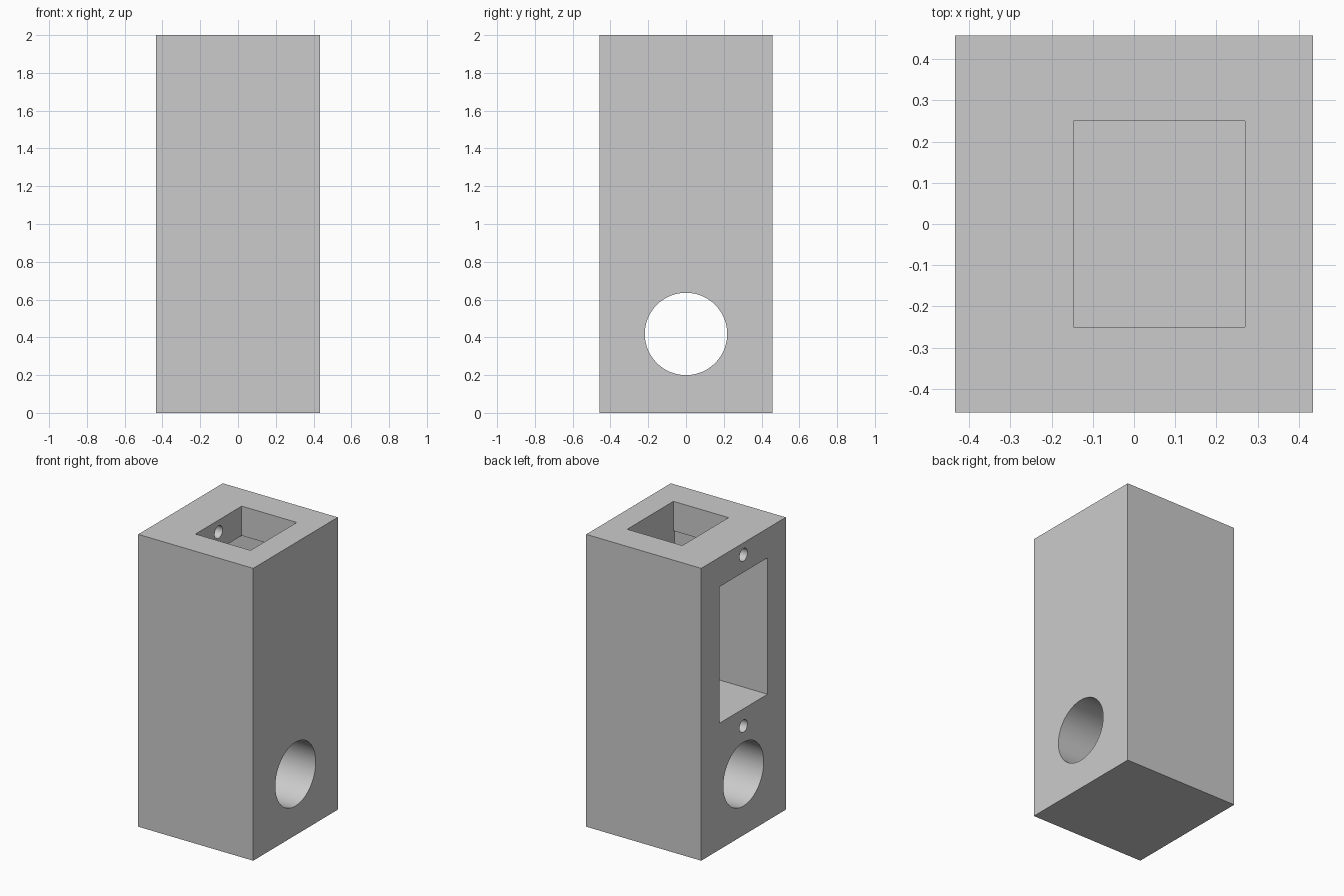
import bpy
from mathutils import Matrix

default = bpy.data.objects.get("Cube")
if default:
    bpy.data.objects.remove(default, do_unlink=True)

grey = bpy.data.materials.new("plain grey")
grey.use_nodes = True
colour = (0.6, 0.6, 0.6, 1)
grey.diffuse_color = colour
grey.node_tree.nodes["Principled BSDF"].inputs["Base Color"].default_value = colour


def box(name, low, high):
    """Axis-aligned box between two corners."""
    bpy.ops.mesh.primitive_cube_add(size=1)
    ob = bpy.context.object
    ob.name = name
    size = [b - a for a, b in zip(low, high)]
    mid = [(a + b) / 2 for a, b in zip(low, high)]
    ob.data.transform(Matrix.Translation(mid) @ Matrix.Diagonal((*size, 1)))
    ob.data.materials.append(grey)
    return ob


def rod(name, x0, x1, z, radius, sides):
    """Cylinder lying along x, centred on y = 0."""
    bpy.ops.mesh.primitive_cylinder_add(vertices=sides, radius=radius, depth=x1 - x0)
    ob = bpy.context.object
    ob.name = name
    turn = Matrix.Rotation(1.5707963, 4, "Y")
    ob.data.transform(Matrix.Translation(((x0 + x1) / 2, 0, z)) @ turn)
    ob.data.materials.append(grey)
    return ob


HX, HY = 0.435, 0.457
WALL_L, WALL_R = -0.147, 0.27
body = box("housing_block", (-HX, -HY, 0), (HX, HY, 2))

# Top shaft, side window cavity, cross bore and two screw holes
cutters = [
    box("window_cutter", (-HX - 0.1, -0.26, 0.865), (WALL_R, 0.26, 1.798)),
    box("shaft_cutter", (WALL_L, -0.25, 1.7), (WALL_R, 0.25, 2.1)),
    rod("bore_cutter", -0.6, 0.6, 0.418, 0.218, 96),
    rod("upper_screw_cutter", -0.6, WALL_L + 0.05, 1.918, 0.043, 32),
    rod("lower_screw_cutter", -0.6, WALL_L, 0.747, 0.043, 32),
]

bpy.ops.object.select_all(action="DESELECT")
body.select_set(True)
bpy.context.view_layer.objects.active = body
for cutter in cutters:
    mod = body.modifiers.new(cutter.name, "BOOLEAN")
    mod.operation = "DIFFERENCE"
    mod.solver = "EXACT"
    mod.object = cutter
    bpy.ops.object.modifier_apply(modifier=mod.name)
    bpy.data.objects.remove(cutter, do_unlink=True)

# Round bores smooth, flat walls crisp
bpy.ops.object.shade_smooth_by_angle(angle=0.5)
